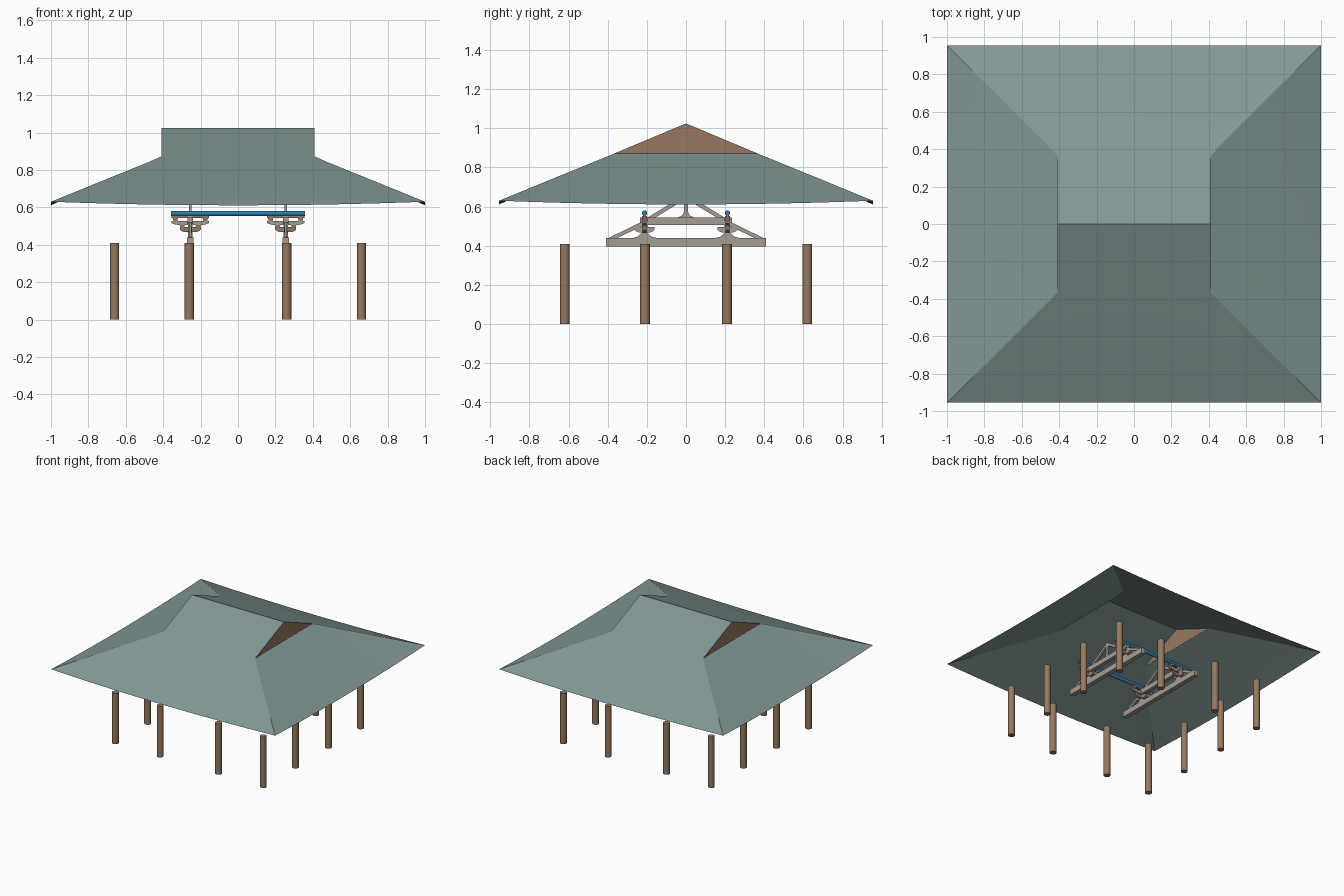
import bpy, bmesh, math
from mathutils import Matrix, Vector

if "Cube" in bpy.data.objects:
    bpy.data.objects.remove(bpy.data.objects["Cube"])


def material(name, rgb):
    m = bpy.data.materials.new(name)
    m.diffuse_color = (*rgb, 1)
    m.use_nodes = True
    m.node_tree.nodes["Principled BSDF"].inputs["Base Color"].default_value = m.diffuse_color
    return m


TILE = material("grey green tile", (0.223, 0.314, 0.301))
WOOD = material("brown wood", (0.305, 0.191, 0.120))
BEAM = material("weathered beam", (0.376, 0.337, 0.296))
BLUE = material("painted blue", (0.022, 0.220, 0.450))


def finish(name, bm, mat, smooth=False):
    me = bpy.data.meshes.new(name)
    bm.to_mesh(me)
    bm.free()
    me.materials.append(mat)
    ob = bpy.data.objects.new(name, me)
    bpy.context.collection.objects.link(ob)
    if smooth:
        bpy.ops.object.select_all(action='DESELECT')
        ob.select_set(True)
        bpy.context.view_layer.objects.active = ob
        bpy.ops.object.shade_smooth_by_angle(angle=math.radians(35))
    return ob


def rod(name, mat, r, length, loc, rot=Matrix()):
    bm = bmesh.new()
    bmesh.ops.create_cone(bm, cap_ends=True, segments=20, radius1=r, radius2=r,
                          depth=length, matrix=Matrix.Translation(loc) @ rot)
    return finish(name, bm, mat, True)


def plate(name, mat, profile, thick, centre, axis):
    """Extrude a (horizontal, z) profile; axis is the extrusion direction."""
    bm = bmesh.new()
    cx, cy = centre
    def point(h, z, t):
        return (cx + t, cy + h, z) if axis == 'X' else (cx + h, cy + t, z)
    face = bm.faces.new([bm.verts.new(point(h, z, -thick / 2)) for h, z in profile])
    ext = bmesh.ops.extrude_face_region(bm, geom=[face])
    verts = [g for g in ext['geom'] if isinstance(g, bmesh.types.BMVert)]
    bmesh.ops.translate(bm, verts=verts, vec=(thick, 0, 0) if axis == 'X' else (0, thick, 0))
    bmesh.ops.recalc_face_normals(bm, faces=bm.faces[:])
    return finish(name, bm, mat)


def rect(a, b, z0, z1):
    return [(a, z0), (b, z0), (b, z1), (a, z1)]


def boat(half, z0, z1):
    """Bracket arm with ends swept up from below."""
    zm = (z0 + z1) / 2
    return [(-half * .6, z0), (half * .6, z0), (half * .88, z0 + (zm - z0) * .5), (half, zm),
            (half, z1), (-half, z1), (-half, zm), (-half * .88, z0 + (zm - z0) * .5)]


# Roof slopes: rows of (distance out, half width, z, sag of the middle)
def slope(bm, rows, turn, n=16):
    grid = []
    for out, half, z, sag in rows:
        row = []
        for i in range(n + 1):
            u = 2 * i / n - 1
            p = Vector((u * half, -out, z - sag * (1 - u * u)))
            row.append(bm.verts.new(Matrix.Rotation(turn, 3, 'Z') @ p))
        grid.append(row)
    for a, b in zip(grid, grid[1:]):
        for i in range(n):
            bm.faces.new((b[i], b[i + 1], a[i + 1], a[i]))


bm = bmesh.new()
for turn in (0, math.pi):
    slope(bm, [(0, .41, 1.025, 0), (.365, .41, .872, 0), (.44, .48, .841, .001),
               (.70, .742, .735, .006), (.955, 1, .63, .019)], turn)
    slope(bm, [(.41, .365, .872, 0), (.48, .44, .841, .001),
               (.742, .70, .735, .006), (1, .955, .63, .019)], turn + math.pi / 2)
bmesh.ops.remove_doubles(bm, verts=bm.verts[:], dist=0.0005)
roof = finish("roof", bm, TILE)
bpy.context.view_layer.objects.active = roof
roof.select_set(True)
bpy.ops.object.shade_smooth_by_angle(angle=math.radians(15))

# Gable end panels
for s in (-1, 1):
    bm = bmesh.new()
    pts = [(s * .409, -.365, .872), (s * .409, .365, .872), (s * .409, 0, 1.025)]
    f = bm.faces.new([bm.verts.new(p) for p in (pts if s > 0 else pts[::-1])])
    finish("gable_panel", bm, WOOD)

# Outer ring of columns
XS, YS = (-.66, -.26, .26, .66), (-.62, -.21, .21, .62)
for i, x in enumerate(XS):
    for j, y in enumerate(YS):
        if i in (0, 3) or j in (0, 3):
            rod("column", WOOD, .025, .41, (x, y, .205))

# Roof trusses
for x in (-.255, .255):
    plate("lower_beam", BEAM, rect(-.41, .41, .395, .44), .036, (x, 0), 'X')
    plate("upper_beam", BEAM, [(-.2, .505), (.2, .505), (.235, .52), (.235, .545),
                               (-.235, .545), (-.235, .52)], .03, (x, 0), 'X')
    # King post with a flared foot
    plate("king_post", BEAM, [(-.04, .545), (.04, .545), (.018, .556), (.011, .57), (.011, .66),
                              (-.011, .66), (-.011, .57), (-.018, .556)], .014, (x, 0), 'X')
    for s in (-1, 1):
        plate("lower_strut", BEAM, [(s * .395, .44), (s * .35, .44), (s * .2, .512), (s * .2, .535)],
              .014, (x, 0), 'X')
        plate("upper_strut", BEAM, [(s * .195, .545), (s * .155, .545), (0, .64), (0, .664)],
              .014, (x, 0), 'X')

        # Bracket set under each purlin
        y = s * .212
        c = (x, y)
        plate("bracket_foot", BEAM, [(-.06, .44), (.06, .44), (.035, .447), (.02, .462),
                                     (-.02, .462), (-.035, .447)], .024, c, 'X')
        plate("bracket_post", BEAM, rect(-.012, .012, .44, .553), .024, c, 'X')
        plate("short_arm", WOOD, boat(.056, .468, .495), .02, c, 'Y')
        plate("cross_arm", BEAM, boat(.05, .468, .495), .02, c, 'X')
        plate("long_arm", BEAM, boat(.1, .505, .527), .02, c, 'Y')
        plate("purlin_cushion", WOOD, rect(-.1, .1, .544, .556), .016, c, 'Y')
        for d in (-.08, -.043, 0, .043, .08):
            z0, z1 = (.495, .506) if abs(d) == .043 else (.527, .545)
            plate("bearing_block", WOOD, [(d - .01, z0), (d + .01, z0), (d + .015, z1), (d - .015, z1)],
                  .028, c, 'Y')

# Blue purlins
for y in (-.212, .212):
    rod("purlin", BLUE, .0135, .715, (0, y, .567), Matrix.Rotation(math.pi / 2, 4, 'Y'))
